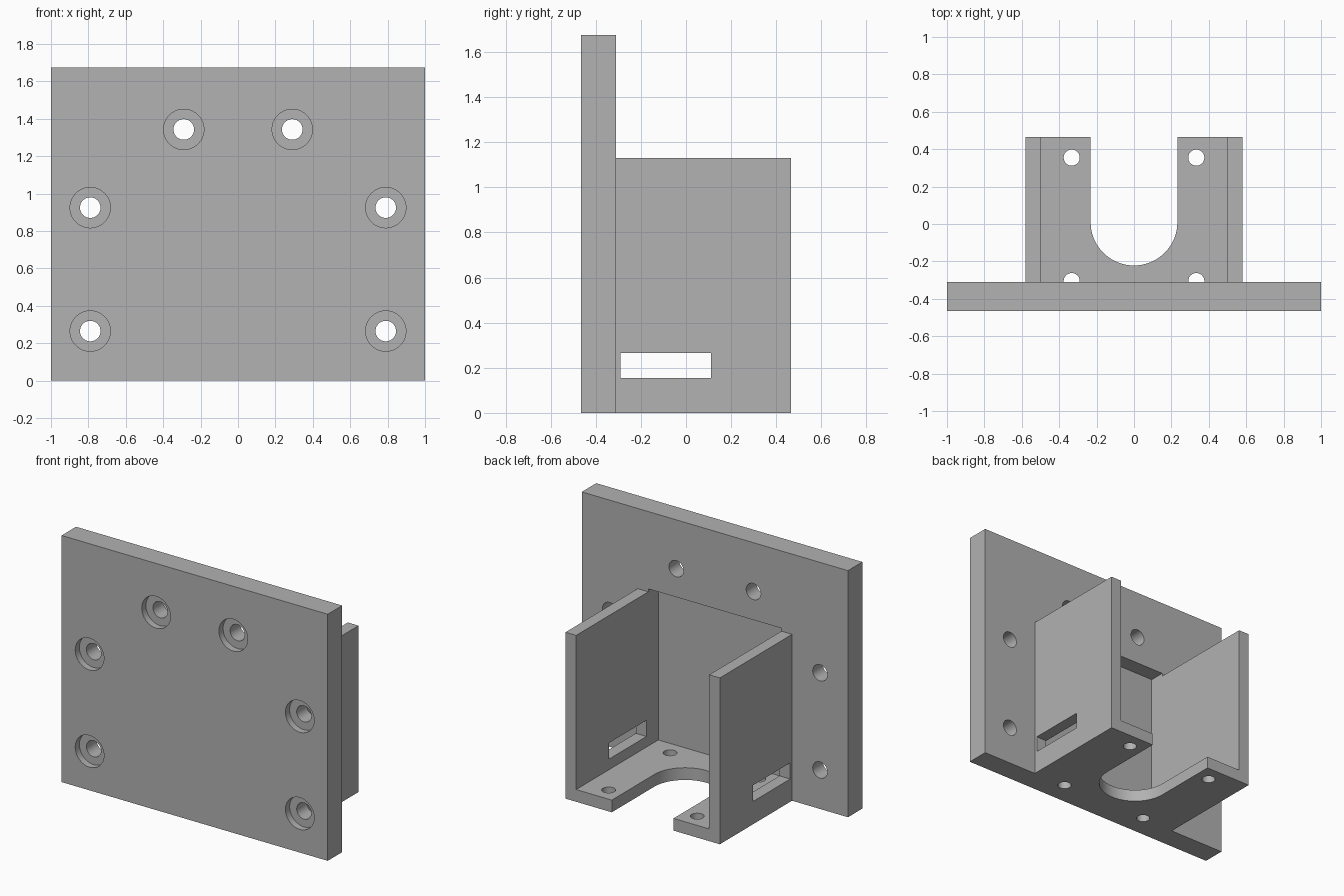
import bpy
import bmesh
import math
from mathutils import Matrix, Vector

cube = bpy.data.objects.get("Cube")
if cube:
    bpy.data.objects.remove(cube, do_unlink=True)

PLATE_FRONT, PLATE_BACK, REAR = -0.465, -0.31, 0.465
FLOOR, WALL_TOP = 0.083, 1.13

grey = bpy.data.materials.new("plain grey")
grey.use_nodes = True
grey.diffuse_color = (0.445, 0.445, 0.445, 1)
grey.node_tree.nodes["Principled BSDF"].inputs["Base Color"].default_value = grey.diffuse_color


def finish(name, bm):
    bmesh.ops.recalc_face_normals(bm, faces=bm.faces)
    mesh = bpy.data.meshes.new(name)
    bm.to_mesh(mesh)
    bm.free()
    mesh.materials.append(grey)
    obj = bpy.data.objects.new(name, mesh)
    bpy.context.collection.objects.link(obj)
    return obj


def box(name, lo, hi):
    lo, hi = Vector(lo), Vector(hi)
    bm = bmesh.new()
    bmesh.ops.create_cube(bm, size=1)
    bmesh.ops.scale(bm, vec=hi - lo, verts=bm.verts)
    bmesh.ops.translate(bm, vec=(lo + hi) / 2, verts=bm.verts)
    return finish(name, bm)


def cylinder(name, centre, radius, depth, axis):
    turn = Matrix.Rotation(math.pi / 2, 4, 'X') if axis == 'Y' else Matrix()
    bm = bmesh.new()
    bmesh.ops.create_cone(bm, cap_ends=True, segments=40, radius1=radius, radius2=radius,
                          depth=depth, matrix=Matrix.Translation(centre) @ turn)
    return finish(name, bm)


def combine(target, tool, operation):
    mod = target.modifiers.new(tool.name, 'BOOLEAN')
    mod.operation, mod.solver, mod.object = operation, 'EXACT', tool
    bpy.context.view_layer.objects.active = target
    bpy.ops.object.modifier_apply(modifier=mod.name)
    bpy.data.objects.remove(tool, do_unlink=True)


# Mounting plate with the housing block joined to its back
bracket = box("mounting_bracket", (-1, PLATE_FRONT, 0), (1, PLATE_BACK, 1.675))
combine(bracket, box("housing", (-0.58, -0.38, 0), (0.58, REAR, WALL_TOP)), 'UNION')

# Open cavity, running a little way into the plate
combine(bracket, box("cavity", (-0.5, -0.417, FLOOR), (0.5, 1, 1.15)), 'DIFFERENCE')

# Slot through both side walls
combine(bracket, box("wall_slot", (-0.9, -0.29, 0.155), (0.9, 0.11, 0.265)), 'DIFFERENCE')

# U-shaped opening in the floor
bm = bmesh.new()
arc = [math.pi + math.pi * i / 32 for i in range(33)]
outline = [(0.232 * math.cos(a), 0.01 + 0.232 * math.sin(a)) for a in arc]
outline += [(0.232, 1), (-0.232, 1)]
face = bm.faces.new([bm.verts.new((x, y, -0.1)) for x, y in outline])
top = bmesh.ops.extrude_face_region(bm, geom=[face])["geom"]
bmesh.ops.translate(bm, vec=(0, 0, 0.3), verts=[v for v in top if isinstance(v, bmesh.types.BMVert)])
combine(bracket, finish("floor_opening", bm), 'DIFFERENCE')

for side in (-1, 1):
    # Small floor holes
    for y in (-0.305, 0.355):
        combine(bracket, cylinder("floor_hole", (side * 0.333, y, 0.04), 0.043, 0.2, 'Z'), 'DIFFERENCE')
    # Counterbored screw holes in the plate
    for x, z in ((0.29, 1.343), (0.79, 0.925), (0.79, 0.265)):
        combine(bracket, cylinder("screw_hole", (side * x, -0.39, z), 0.055, 0.4, 'Y'), 'DIFFERENCE')
        combine(bracket, cylinder("counterbore", (side * x, PLATE_FRONT, z), 0.108, 0.09, 'Y'), 'DIFFERENCE')

bpy.ops.object.select_all(action='DESELECT')
bracket.select_set(True)
bpy.context.view_layer.objects.active = bracket
bpy.ops.object.shade_smooth_by_angle(angle=math.radians(30))
